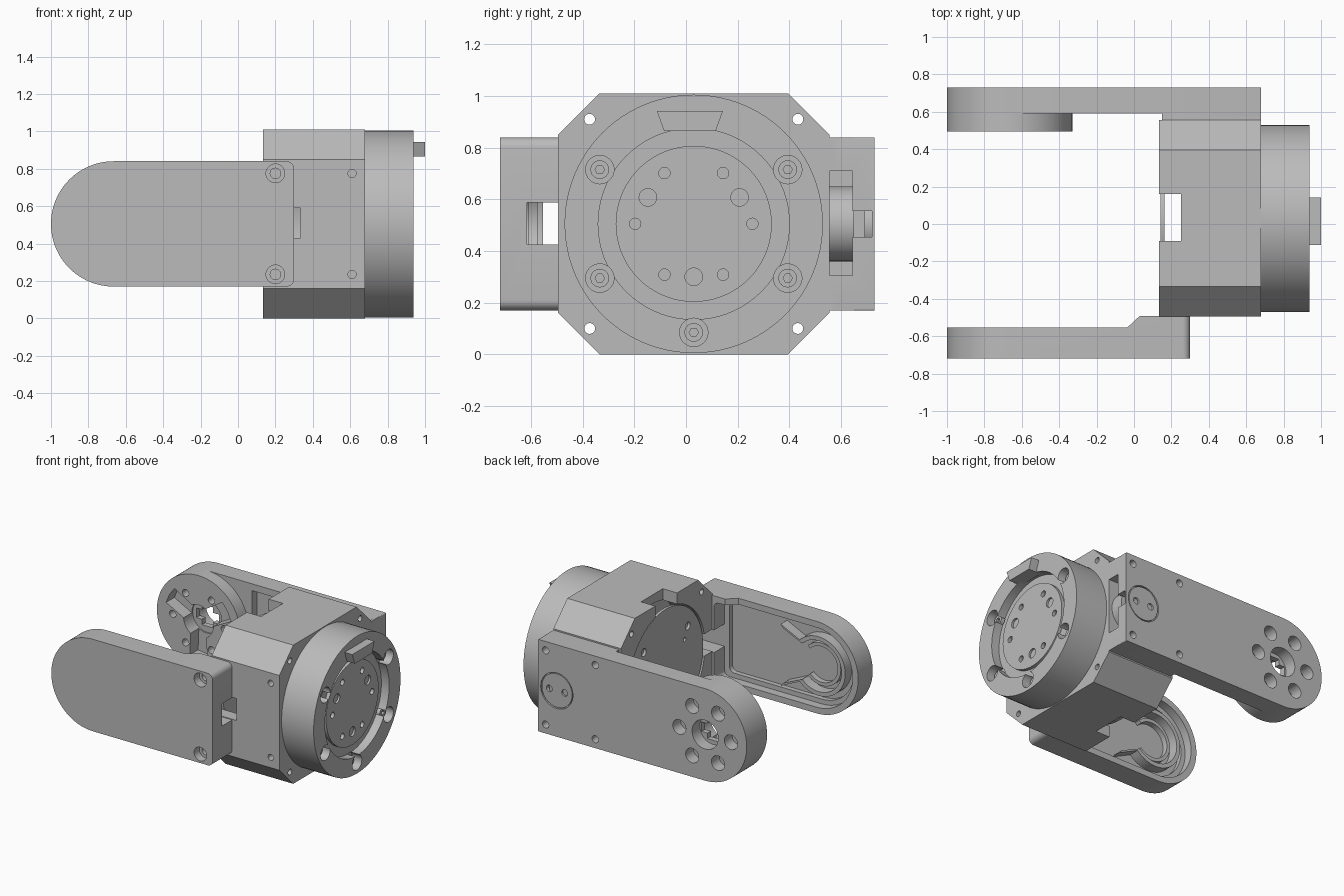
import bpy, bmesh, math
from math import cos, sin, pi, radians

if "Cube" in bpy.data.objects:
    bpy.data.objects.remove(bpy.data.objects["Cube"])

grey = bpy.data.materials.new("light_grey")
grey.diffuse_color = (0.5, 0.5, 0.5, 1)
grey.use_nodes = True
grey.node_tree.nodes["Principled BSDF"].inputs["Base Color"].default_value = grey.diffuse_color
CY, CZ = 0.03, 0.505          # body axis in y, z
TX = -0.665                   # tip centre of both arms in x


def prism(name, pts, axis, a, b):
    """Extrude a 2D outline along an axis from a to b."""
    place = {'x': lambda p, t: (t, p[0], p[1]),
             'y': lambda p, t: (p[0], t, p[1]),
             'z': lambda p, t: (p[0], p[1], t)}[axis]
    bm = bmesh.new()
    lo = [bm.verts.new(place(p, a)) for p in pts]
    hi = [bm.verts.new(place(p, b)) for p in pts]
    bm.faces.new(lo)
    bm.faces.new(hi)
    n = len(pts)
    for i in range(n):
        j = (i + 1) % n
        bm.faces.new((lo[i], lo[j], hi[j], hi[i]))
    bmesh.ops.recalc_face_normals(bm, faces=bm.faces)
    me = bpy.data.meshes.new(name)
    bm.to_mesh(me)
    bm.free()
    me.materials.append(grey)
    ob = bpy.data.objects.new(name, me)
    bpy.context.collection.objects.link(ob)
    return ob


def arc(u, v, r, a0, a1, n):
    return [(u + r * cos(radians(a0 + (a1 - a0) * i / n)),
             v + r * sin(radians(a0 + (a1 - a0) * i / n))) for i in range(n + 1)]


def cyl(name, u, v, r, axis, a, b, n=32):
    return prism(name, arc(u, v, r, 0, 360, n)[:-1], axis, a, b)


def box(name, x0, x1, y0, y1, z0, z1):
    return prism(name, [(x0, y0), (x1, y0), (x1, y1), (x0, y1)], 'z', z0, z1)


def stadium(r, x1, c=0.04):
    """Round at the tip, straight with small corners at x1."""
    return (arc(TX, CZ, r, 90, 270, 48) + arc(x1 - c, CZ - r + c, c, -90, 0, 6)
            + arc(x1 - c, CZ + r - c, c, 0, 90, 6))


def combine(ob, tools, op='DIFFERENCE'):
    for t in tools:
        t.hide_render = True
        m = ob.modifiers.new("bool", 'BOOLEAN')
        m.operation, m.object, m.solver = op, t, 'EXACT'
    dg = bpy.context.evaluated_depsgraph_get()
    dg.update()
    me = bpy.data.meshes.new_from_object(ob.evaluated_get(dg))
    ob.modifiers.clear()
    ob.data = me
    for t in tools:
        bpy.data.objects.remove(t)


def polar(r, angles, u=CY, v=CZ):
    return [(u + r * cos(radians(a)), v + r * sin(radians(a))) for a in angles]


# Octagonal housing with a cavity and cable slots at its rear
octagon = []
for sy, sz, a in ((1, 1, 0), (-1, 1, 90), (-1, -1, 180), (1, -1, 270)):
    p, q = (0.525, 0.345), (0.365, 0.505)
    pair = [(CY + sy * p[0], CZ + sz * p[1]), (CY + sy * q[0], CZ + sz * q[1])]
    octagon += pair if sy * sz > 0 else pair[::-1]
housing = prism("housing", octagon, 'x', 0.135, 0.68)
cuts = [cyl("c", CY, CZ, 0.44, 'x', 0.1, 0.34, 64),
        box("c", 0.1, 0.25, -0.09, 0.16, -0.1, 1.1),
        box("c", 0.1, 0.335, -0.6, -0.2, 0.43, 0.59)]
for sy in (-1, 1):
    for sz in (-1, 1):
        cuts.append(cyl("c", CY + sy * 0.403, CZ + sz * 0.405, 0.021, 'x', 0.1, 0.75, 20))
for z in (0.235, 0.775):
    cuts.append(cyl("c", 0.61, z, 0.022, 'y', -0.6, -0.38, 20))
combine(housing, cuts)

# Round cover closing the rear of the housing
cover = cyl("rear_cover", CY, CZ, 0.43, 'x', 0.142, 0.162, 64)
combine(cover, [cyl("c", u, v, 0.028, 'x', 0.1, 0.2, 20)
                for u, v in polar(0.33, (40, 140, 220, 320))]
        + [cyl("c", u, v, 0.015, 'x', 0.1, 0.2, 16) for u, v in polar(0.25, (30, 150, 270))])

# Output flange with counterbored bolt holes
flange = cyl("output_flange", CY, CZ, 0.5, 'x', 0.68, 0.938, 96)
cuts = [cyl("c", CY, CZ, 0.37, 'x', 0.875, 1.0, 72)]
for u, v in polar(0.42, (30, 150, 210, 270, 330)):
    cuts += [cyl("c", u, v, 0.055, 'x', 0.86, 1.0), cyl("c", u, v, 0.022, 'x', 0.8, 0.9, 20)]
combine(flange, cuts)
for u, v in polar(0.42, (30, 150, 210, 270, 330)):
    bolt = cyl("flange_bolt", u, v, 0.036, 'x', 0.855, 0.89, 24)
    combine(bolt, [cyl("c", u, v, 0.018, 'x', 0.87, 0.95, 6)])

# Rotating output plate inside the flange
plate = cyl("output_plate", CY, CZ, 0.302, 'x', 0.86, 0.9, 72)
combine(plate, [cyl("c", u, v, 0.022, 'x', 0.87, 1.0, 20)
                for u, v in polar(0.227, range(0, 360, 60))]
        + [cyl("c", u, v, 0.034, 'x', 0.885, 1.0, 24) for u, v in polar(0.205, (30, 150, 270))])

# Locating key on top of the flange
prism("locating_key", [(-0.085, 0.865), (0.115, 0.865), (0.143, 0.942), (-0.113, 0.942)],
      'x', 0.9, 1.0)

# Front arm: hollow on its inner side, stepped up to the housing
front = prism("front_arm", stadium(0.335, 0.3), 'y', -0.72, -0.492)
cuts = [prism("c", [(-1.1, -0.553), (-0.035, -0.553), (0.03, -0.492), (0.03, -0.4),
                    (-1.1, -0.4)], 'z', 0, 1),
        prism("c", stadium(0.29, 0.12), 'y', -0.615, -0.4),
        prism("c", stadium(0.255, 0.08), 'y', -0.65, -0.4),
        box("c", 0.05, 0.4, -0.615, -0.4, 0.425, 0.588)]
for z in (0.235, 0.775):
    cuts += [cyl("c", 0.2, z, 0.05, 'y', -0.8, -0.66), cyl("c", 0.2, z, 0.028, 'y', -0.7, -0.52, 20)]
combine(front, cuts)

# Open rings inside the front arm
for name, r0, r1, top in (("cable_ring_outer", 0.185, 0.215, -0.575),
                          ("cable_ring_inner", 0.13, 0.155, -0.61)):
    prism(name, arc(TX, CZ, r1, 45, 315, 40) + arc(TX, CZ, r0, 315, 45, 40), 'y', -0.66, top)
for s in (-1, 1):
    z = [CZ + s * k for k in (0.152, 0.13, 0.2, 0.225)]
    prism("cable_guide", [(-0.513, z[0]), (-0.534, z[1]), (-0.38, z[2]), (-0.36, z[3])],
          'y', -0.66, -0.575)

# Back arm: long plate with a pad at the housing and a round hub at the tip
back = prism("back_arm", stadium(0.335, 0.68, 0.005), 'y', 0.592, 0.73)
combine(back, [cyl("u", TX, CZ, 0.3349, 'y', 0.495, 0.65, 96),
               box("u", 0.15, 0.6799, 0.555, 0.65, 0.1702, 0.8398)], 'UNION')
cuts = [box("c", 0.35, 0.8, 0.5, 0.645, 0.305, 0.71),
        box("c", 0.6, 0.8, 0.6, 0.72, 0.455, 0.555),
        box("c", -0.3, 0.13, 0.5, 0.645, 0.22, 0.79),
        cyl("c", 0.53, CZ, 0.13, 'y', 0.715, 0.8, 40),
        cyl("c", TX, CZ, 0.105, 'y', 0.64, 0.8, 40),
        cyl("c", TX, CZ, 0.12, 'y', 0.4, 0.6, 40),
        box("c", TX - 0.09, TX + 0.09, 0.4, 0.8, CZ - 0.035, CZ + 0.035),
        box("c", TX - 0.045, TX + 0.045, 0.4, 0.8, CZ - 0.075, CZ + 0.075)]
for u, v in polar(0.208, range(0, 360, 60), TX, CZ):
    cuts += [cyl("c", u, v, 0.053, 'y', 0.64, 0.8, 28), cyl("c", u, v, 0.026, 'y', 0.4, 0.7, 20)]
for a in (30, 150, 270):      # radial pockets on the inner hub face
    pts = polar(0.08, (a - 50, a + 50), TX, CZ) + polar(0.27, (a + 15, a, a - 15), TX, CZ)
    cuts.append(prism("c", pts, 'y', 0.4, 0.59))
for x in (0.22, 0.62):
    for z in (0.235, 0.775):
        cuts.append(cyl("c", x, z, 0.026, 'y', 0.66, 0.8, 20))
combine(back, cuts)

# Round cap and roller at the housing end of the back arm
cap = cyl("round_cap", 0.53, CZ, 0.122, 'y', 0.69, 0.728, 40)
combine(cap, [cyl("c", 0.53 + s * 0.062, CZ, 0.024, 'y', 0.7, 0.8, 20) for s in (-1, 1)])
cyl("cable_roller", 0.51, CZ, 0.145, 'y', 0.555, 0.65, 48)

# Smooth round surfaces, keep edges sharp
bpy.ops.object.select_all(action='DESELECT')
for ob in bpy.context.scene.objects:
    ob.select_set(True)
    bpy.context.view_layer.objects.active = ob
bpy.ops.object.shade_smooth_by_angle(angle=radians(28))
